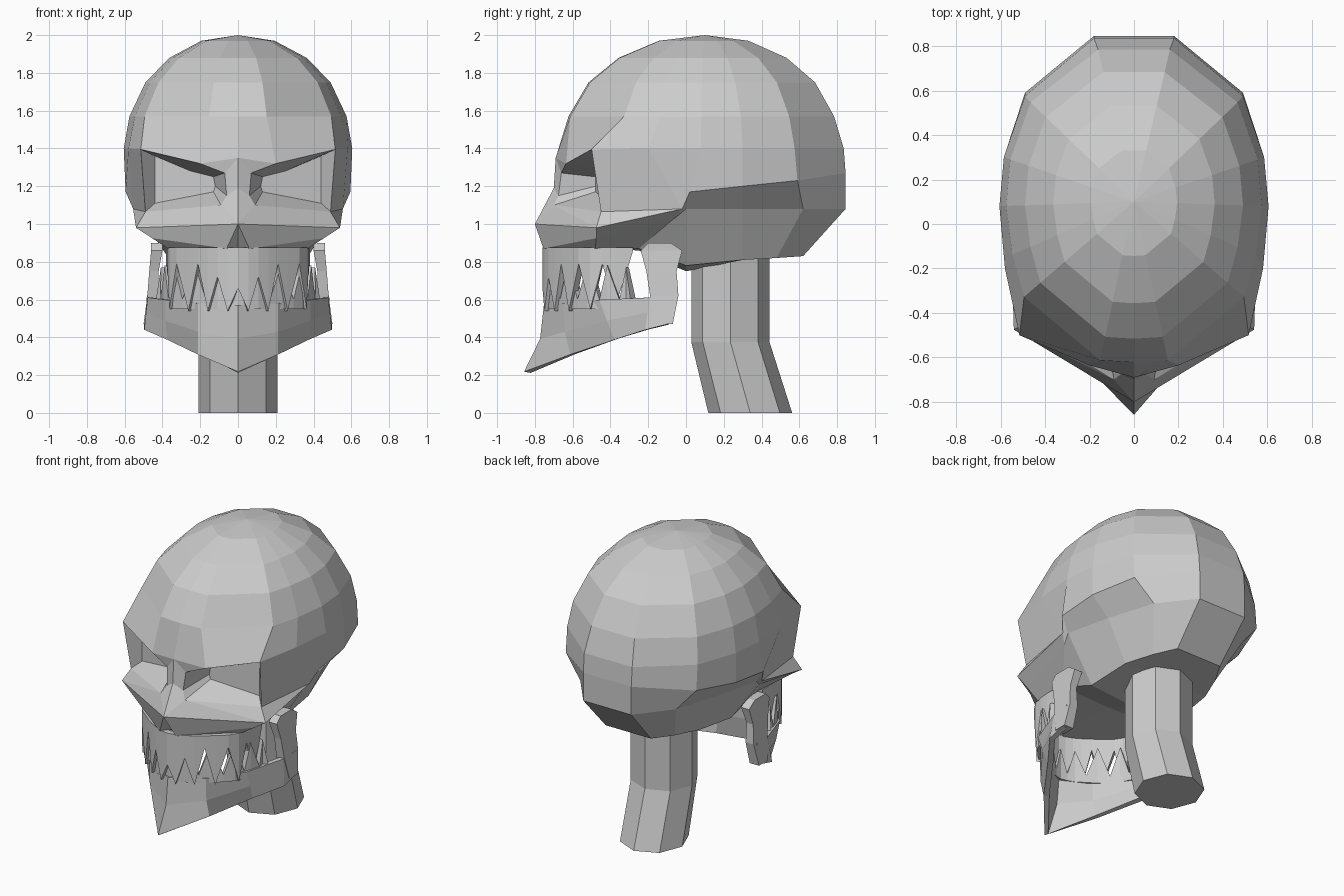
import bpy, bmesh, math

if "Cube" in bpy.data.objects:
    bpy.data.objects.remove(bpy.data.objects["Cube"])


def make(name, faces, mirror=True, thick=0):
    """Object from point-list faces, mirrored over x and welded."""
    bm = bmesh.new()
    for sx in ((1, -1) if mirror else (1,)):
        for f in faces:
            pts = f if sx == 1 else f[::-1]
            bm.faces.new([bm.verts.new((sx * x, y, z)) for x, y, z in pts])
    bmesh.ops.remove_doubles(bm, verts=bm.verts, dist=0.0005)
    bmesh.ops.dissolve_degenerate(bm, edges=bm.edges, dist=0.0001)
    bmesh.ops.recalc_face_normals(bm, faces=bm.faces)
    me = bpy.data.meshes.new(name)
    bm.to_mesh(me)
    bm.free()
    ob = bpy.data.objects.new(name, me)
    bpy.context.collection.objects.link(ob)
    if thick:
        m = ob.modifiers.new("thickness", "SOLIDIFY")
        m.thickness = thick
        m.offset = 0
    return ob


def strips(rows, closed=False):
    """Quads between neighbouring rows of points."""
    out = []
    for a, b in zip(rows, rows[1:]):
        n = len(a)
        for i in range(n if closed else n - 1):
            j = (i + 1) % n
            out.append([a[i], a[j], b[j], b[i]])
    return out


# Named points of the right half of the face
brow_c, brow_m, brow_o = (0, -.69, 1.35), (.2, -.635, 1.32), (.515, -.50, 1.395)
brow_i, bridge, bridge_s = (.07, -.66, 1.27), (0, -.70, 1.19), (.06, -.675, 1.15)
nose, rim_i, rim_o = (0, -.80, 1.0), (.09, -.70, 1.10), (.49, -.45, 1.065)
cheek, cheek_m, cheek_l = (.54, -.475, .98), (.455, -.475, .925), (.37, -.48, .87)
nose_s, nose_b = (.06, -.755, .87), (0, -.68, .87)

# Dome: one half outline, scaled ring by ring about the crown
outline = [(0, .82), (.17, .82), (.49, .57), (.585, .3), (.605, .08),
           (.575, -.15), (.52, -.35), (.16, -.65), (0, -.66)]
dome = []
for z, s in [(2, 0), (1.97, .32), (1.88, .6), (1.75, .81), (1.57, .95)]:
    dome.append([(x * s, .1 + (y - .1) * s, z) for x, y in outline])
widest = [(0, .835, 1.4), (.18, .835, 1.4), (.49, .575, 1.4), (.585, .3, 1.4),
          (.605, .08, 1.4), (.58, -.2, 1.4), brow_o]
dome.append(widest + [brow_m, brow_c])

# Sides down to the temple ledge, then lower skull and underside
ledge = [(0, .845, 1.27), (.18, .845, 1.27), (.49, .59, 1.23), (.585, .3, 1.2),
         (.595, .02, 1.17), (.555, -.02, 1.08)]
sides = [widest, ledge + [rim_o]]
lower = [ledge + [cheek],
         [(0, .845, 1.08), (.18, .845, 1.08), (.36, .62, 1.08), (.46, .3, 1.08),
          (.53, .0, 1.08), (.51, -.06, 1.03), cheek_m],
         [(0, .62, .83), (.17, .62, .83), (.25, .48, .82), (.32, .3, .81),
          (.34, .0, .78), (.36, -.25, .87), cheek_l],
         [(0, .62, .83), (0, .62, .83), (0, .48, .82), (0, .3, .81),
          (0, .0, .75), (0, -.25, .86), (0, -.48, .87)]]

# Face panels
face = [[brow_c, brow_m, brow_i],
        [brow_c, brow_i, bridge_s, bridge], [bridge, bridge_s, rim_i, nose],
        [nose, rim_i, cheek], [rim_i, rim_o, cheek], [ledge[5], rim_o, cheek],
        [nose, cheek, cheek_m, nose_s], [cheek_m, cheek_l, nose_s],
        [nose, nose_s, nose_b], [cheek_l, (0, -.48, .87), nose_b, nose_s]]

# Eye sockets
rim = [brow_o, brow_m, brow_i, bridge_s, rim_i, rim_o]
back = [(.44, -.40, 1.36), (.25, -.45, 1.28), (.13, -.48, 1.25), (.12, -.48, 1.2),
        (.13, -.48, 1.17), (.44, -.40, 1.11)]
socket = strips([rim, back], closed=True) + [back]
make("skull", strips(dome) + strips(sides) + strips(lower) + face + socket)


# Teeth: zigzag edge joined to a straight gum line
def teeth(name, edge, gum):
    make(name, strips([edge, [(x, y, gum) for x, y, z in edge]]), thick=.04)


teeth("upper_teeth",
      [(0, -.74, .66), (.05, -.73, .54), (.1, -.71, .72), (.15, -.68, .54),
       (.2, -.645, .79), (.25, -.605, .54), (.31, -.555, .79), (.345, -.5, .55),
       (.355, -.44, .79), (.36, -.38, .55), (.36, -.31, .76), (.36, -.28, .86)], .875)
teeth("lower_teeth",
      [(0, -.72, .76), (.05, -.71, .6), (.1, -.69, .77), (.16, -.65, .6),
       (.22, -.61, .8), (.28, -.56, .6), (.325, -.51, .8), (.35, -.45, .6),
       (.37, -.41, .78), (.39, -.35, .6), (.39, -.31, .77), (.42, -.28, .6)], .55)

# Lower jaw: thin V-shaped wall running to a pointed chin
jaw = [[(0, -.735, .57), (.2, -.635, .58), (.37, -.45, .60), (.46, -.19, .61), (.465, -.07, .62)],
       [(0, -.755, .39), (.2, -.63, .43), (.37, -.41, .49), (.47, -.2, .53), (.47, -.07, .54)],
       [(0, -.84, .215), (.2, -.6, .31), (.36, -.37, .39), (.48, -.21, .44), (.48, -.09, .47)]]
make("lower_jaw", strips(jaw), thick=.035)

# Jaw hinges: tapered upright posts
post = []
for z, x0, x1, y0, y1 in [(.90, .40, .46, -.20, -.08), (.86, .40, .46, -.24, -.02),
                          (.75, .42, .47, -.21, -.05), (.62, .42, .48, -.19, -.04),
                          (.47, .43, .50, -.16, -.07)]:
    post.append([(x0, y0, z), (x1, y0, z), (x1, y1, z), (x0, y1, z)])
make("jaw_hinges", strips(post, closed=True) + [post[0], post[-1]])

# Neck: bent eight-sided column
rings = [[(.21 * math.cos(i * math.pi / 4), cy + r * math.sin(i * math.pi / 4), z)
          for i in range(8)]
         for z, cy, r in [(.84, .235, .207), (.375, .235, .207), (0, .34, .222)]]
make("neck", strips(rings, closed=True) + [rings[0], rings[-1]], mirror=False)
